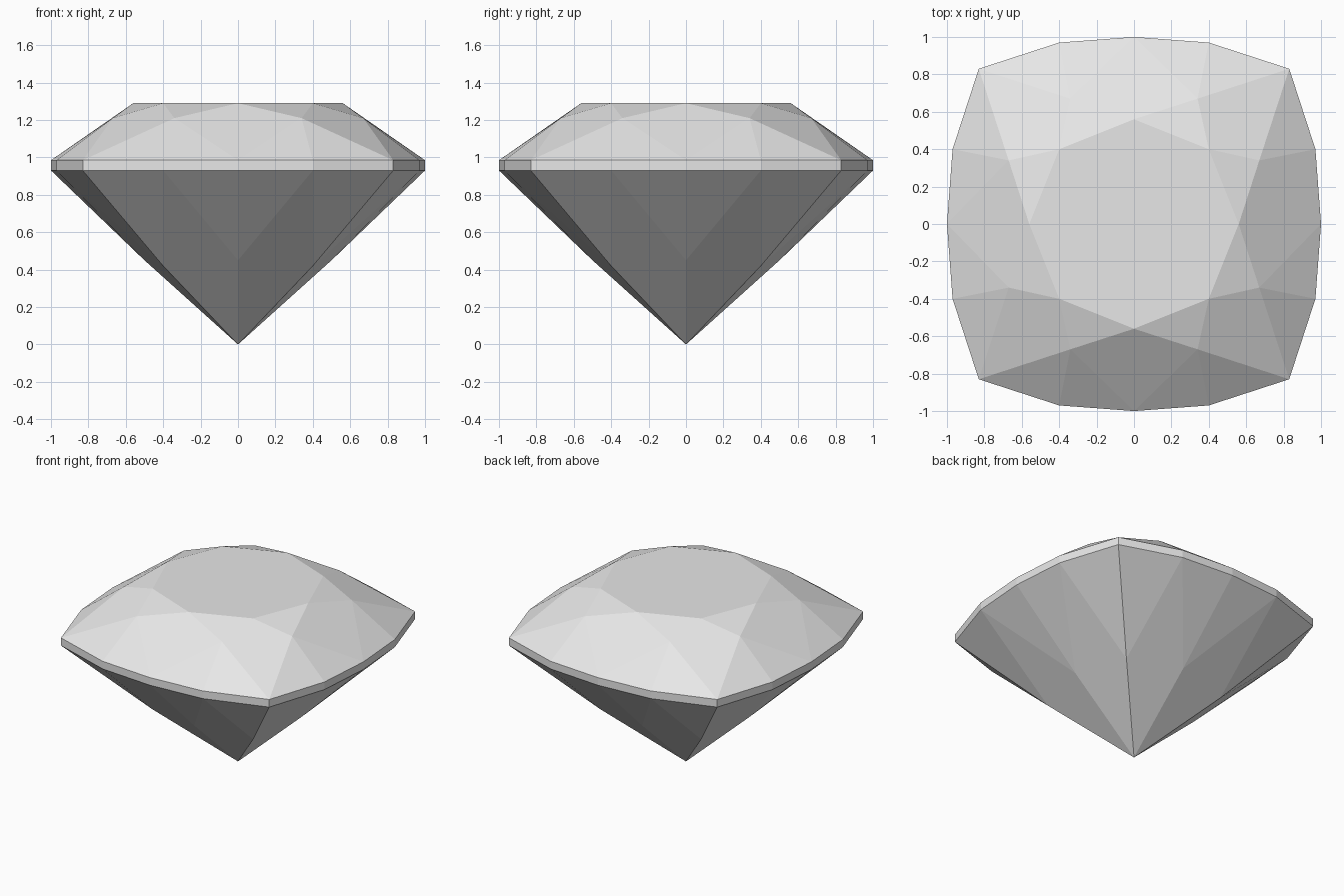
import bpy
import bmesh
from mathutils import Matrix, Vector

cube = bpy.data.objects.get("Cube")
if cube:
    bpy.data.objects.remove(cube, do_unlink=True)

TABLE_Z, STAR_Z, GIRDLE_TOP, GIRDLE_LOW = 1.29, 1.21, 0.985, 0.93

stone = bpy.data.materials.new("pale_grey_stone")
stone.use_nodes = True
colour = (0.8, 0.8, 0.8, 1)
stone.diffuse_color = colour
stone.node_tree.nodes["Principled BSDF"].inputs["Base Color"].default_value = colour


def ring(bm, outline, z):
    """Repeat one quarter of an outline around the centre at height z."""
    return [bm.verts.new(Matrix.Rotation(q * 1.5707963, 3, "Z") @ Vector((x, y, z)))
            for q in range(4) for x, y in outline]


bm = bmesh.new()

# Rings of facet corners, each starting on the +x side
girdle_outline = [(1, 0), (0.97, 0.4), (0.83, 0.83), (0.4, 0.97)]
table = ring(bm, [(0.56, 0), (0.4, 0.4)], TABLE_Z)
star = ring(bm, [(0.67, 0.34), (0.34, 0.67)], STAR_Z)
top = ring(bm, girdle_outline, GIRDLE_TOP)
low = ring(bm, girdle_outline, GIRDLE_LOW)
side = ring(bm, [(0.5, 0)], 0.45)
corner = ring(bm, [(0.4, 0.4)], 0.42)
tip = bm.verts.new((0, 0, 0))

# Crown: table, star triangles, main kites and upper girdle triangles
bm.faces.new(table)
for i in range(8):
    a, b, c = top[2 * i], top[2 * i + 1], top[(2 * i + 2) % 16]
    bm.faces.new((table[i], star[i], table[(i + 1) % 8]))
    bm.faces.new((table[i], star[i - 1], a, star[i]))
    bm.faces.new((star[i], a, b))
    bm.faces.new((star[i], b, c))

# Girdle band
for i in range(16):
    j = (i + 1) % 16
    bm.faces.new((low[i], low[j], top[j], top[i]))

# Pavilion: lower girdle triangles and long facets down to the tip
for q in range(4):
    mid, nook, following = side[q], corner[q], side[(q + 1) % 4]
    g = [low[(4 * q + k) % 16] for k in range(5)]
    bm.faces.new((mid, g[1], g[0]))
    bm.faces.new((nook, g[2], g[1]))
    bm.faces.new((nook, g[3], g[2]))
    bm.faces.new((following, g[4], g[3]))
    bm.faces.new((tip, nook, g[1], mid))
    bm.faces.new((tip, following, g[3], nook))

bmesh.ops.recalc_face_normals(bm, faces=bm.faces)
mesh = bpy.data.meshes.new("cut_gemstone")
bm.to_mesh(mesh)
bm.free()
mesh.materials.append(stone)
gem = bpy.data.objects.new("cut_gemstone", mesh)
bpy.context.collection.objects.link(gem)
